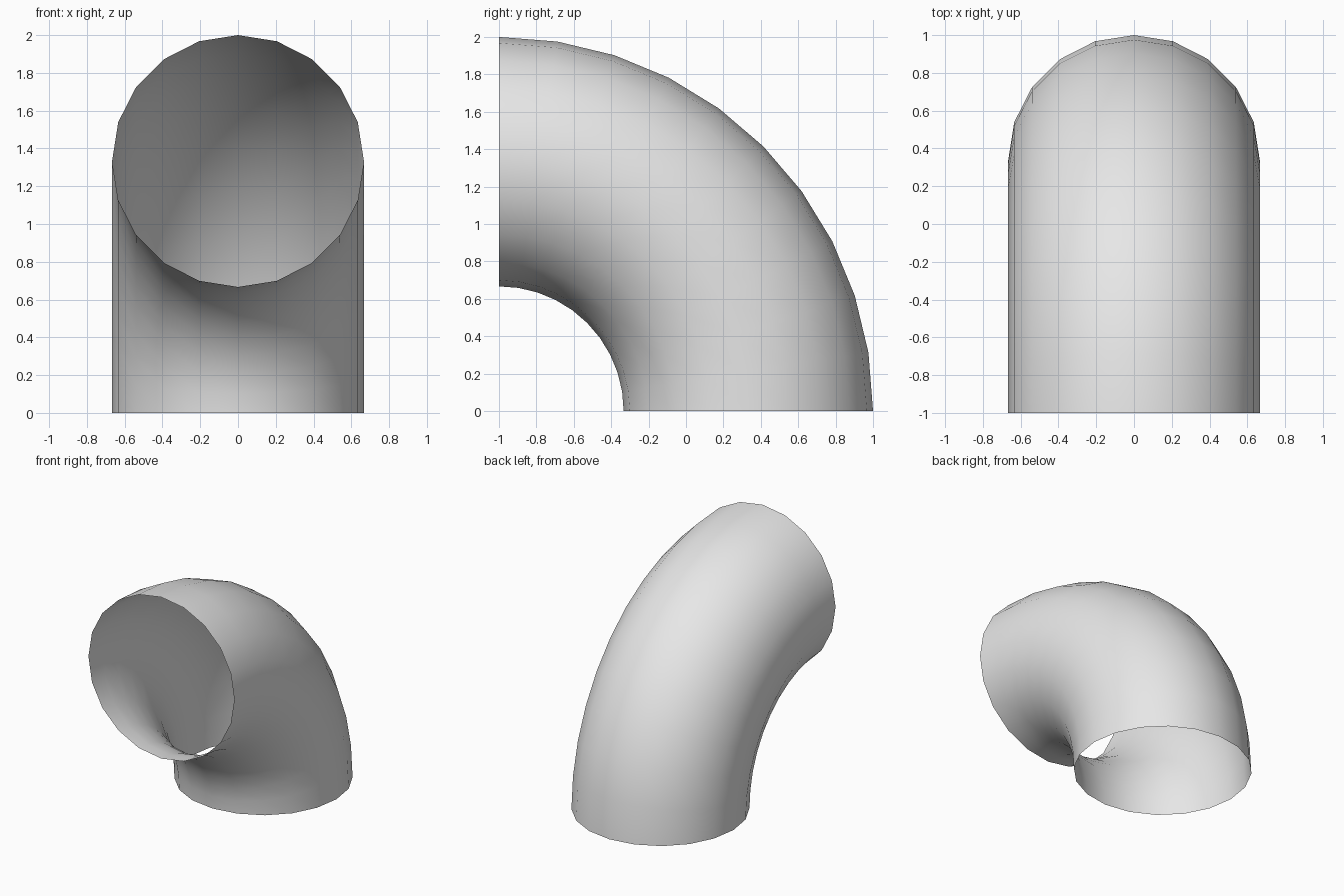
import bpy, bmesh, math
from mathutils import Matrix, Vector

if "Cube" in bpy.data.objects:
    bpy.data.objects.remove(bpy.data.objects["Cube"])

SIDES, STEPS = 20, 10          # sides around the pipe, segments along the bend
BEND_R, PIPE_R = 4 / 3, 2 / 3  # bend radius and pipe radius

grey = bpy.data.materials.new("light grey")
grey.diffuse_color = (0.8, 0.8, 0.8, 1)
grey.use_nodes = True
grey.node_tree.nodes["Principled BSDF"].inputs["Base Color"].default_value = grey.diffuse_color

# Pipe elbow: one ring on the ground, spun a quarter turn about the x-axis line
# through y = -1, z = 0, with both ends left open
bm = bmesh.new()
ring = bmesh.ops.create_circle(
    bm, segments=SIDES, radius=PIPE_R,
    matrix=Matrix.Translation((0, BEND_R - 1, 0)))["verts"]
bmesh.ops.spin(bm, geom=ring + bm.edges[:], cent=(0, -1, 0), axis=(1, 0, 0),
               angle=math.pi / 2, steps=STEPS)

# Point all faces away from the pipe's centre line
bm.normal_update()
for f in bm.faces:
    c = f.calc_center_median()
    a = math.atan2(c.z, c.y + 1)
    core = Vector((0, BEND_R * math.cos(a) - 1, BEND_R * math.sin(a)))
    if f.normal.dot(c - core) < 0:
        f.normal_flip()
    f.smooth = True

mesh = bpy.data.meshes.new("pipe_elbow")
bm.to_mesh(mesh)
bm.free()
mesh.materials.append(grey)
bpy.context.collection.objects.link(bpy.data.objects.new("pipe_elbow", mesh))
